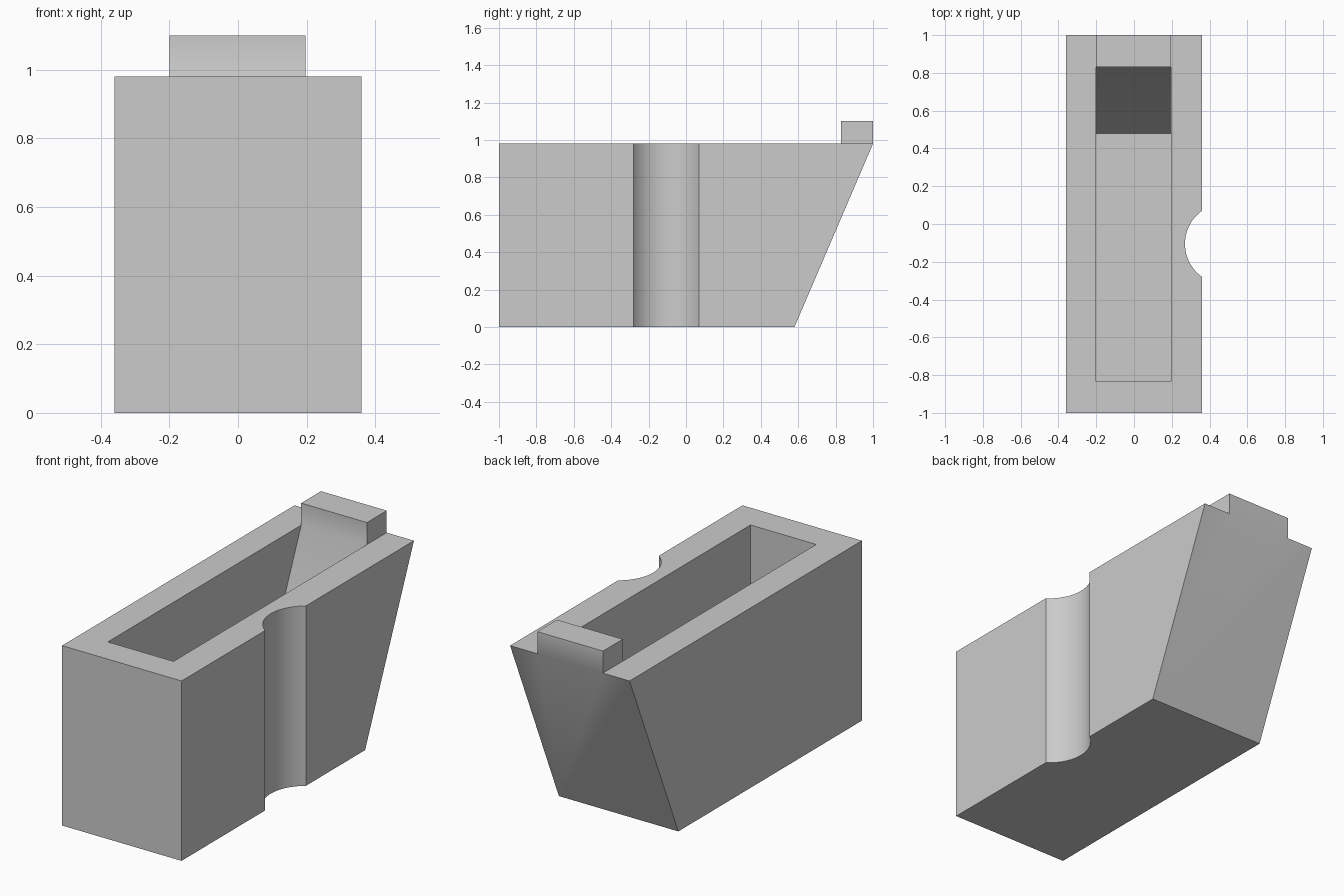
import bpy
import bmesh
import math

cube = bpy.data.objects.get("Cube")
if cube:
    bpy.data.objects.remove(cube, do_unlink=True)

grey = bpy.data.materials.new("light grey")
grey.use_nodes = True
colour = (0.6, 0.6, 0.6, 1)
grey.diffuse_color = colour
grey.node_tree.nodes["Principled BSDF"].inputs["Base Color"].default_value = colour


def add_object(name, bm):
    bmesh.ops.recalc_face_normals(bm, faces=bm.faces)
    mesh = bpy.data.meshes.new(name)
    bm.to_mesh(mesh)
    bm.free()
    mesh.materials.append(grey)
    obj = bpy.data.objects.new(name, mesh)
    bpy.context.collection.objects.link(obj)
    return obj


def side_prism(name, profile, x0, x1):
    """Extrude a (y, z) side profile across the width."""
    bm = bmesh.new()
    face = bm.faces.new([bm.verts.new((x0, y, z)) for y, z in profile])
    new = bmesh.ops.extrude_face_region(bm, geom=[face])["geom"]
    verts = [v for v in new if isinstance(v, bmesh.types.BMVert)]
    bmesh.ops.translate(bm, verts=verts, vec=(x1 - x0, 0, 0))
    return add_object(name, bm)


def combine(target, other, operation):
    mod = target.modifiers.new(other.name, 'BOOLEAN')
    mod.operation = operation
    mod.solver = 'EXACT'
    mod.object = other
    bpy.context.view_layer.objects.active = target
    bpy.ops.object.modifier_apply(modifier=mod.name)
    bpy.data.objects.remove(other, do_unlink=True)


# Outer box with a sloping back wall
top = 0.98
body = side_prism("bin_body", [(-1, 0), (0.58, 0), (1, top), (-1, top)], -0.36, 0.36)

# Open cavity, its back parallel to the outer slope
floor, rise = 0.16, 1.2
slope = 0.42 / top
back = 0.83
cavity = side_prism("cavity_cutter", [
    (-0.835, floor), (back - slope * (top - floor), floor),
    (back + slope * (rise - top), rise), (-0.835, rise)], -0.2, 0.196)
combine(body, cavity, 'DIFFERENCE')

# Rounded vertical groove in the left side
bm = bmesh.new()
bmesh.ops.create_cone(bm, cap_ends=True, segments=96, radius1=0.215, radius2=0.215, depth=3)
bmesh.ops.translate(bm, verts=bm.verts, vec=(0.485, -0.105, 0.5))
combine(body, add_object("groove_cutter", bm), 'DIFFERENCE')

# Raised lug on the back rim, rooted inside the wall
lug = side_prism("rim_lug", [
    (back, 1.1), (1, 1.1), (1, top), (0.84, 0.8), (back, top)], -0.2, 0.196)
combine(body, lug, 'UNION')

# Smooth only the gentle angles
bpy.ops.object.select_all(action='DESELECT')
body.select_set(True)
bpy.context.view_layer.objects.active = body
bpy.ops.object.shade_smooth_by_angle(angle=math.radians(30))
